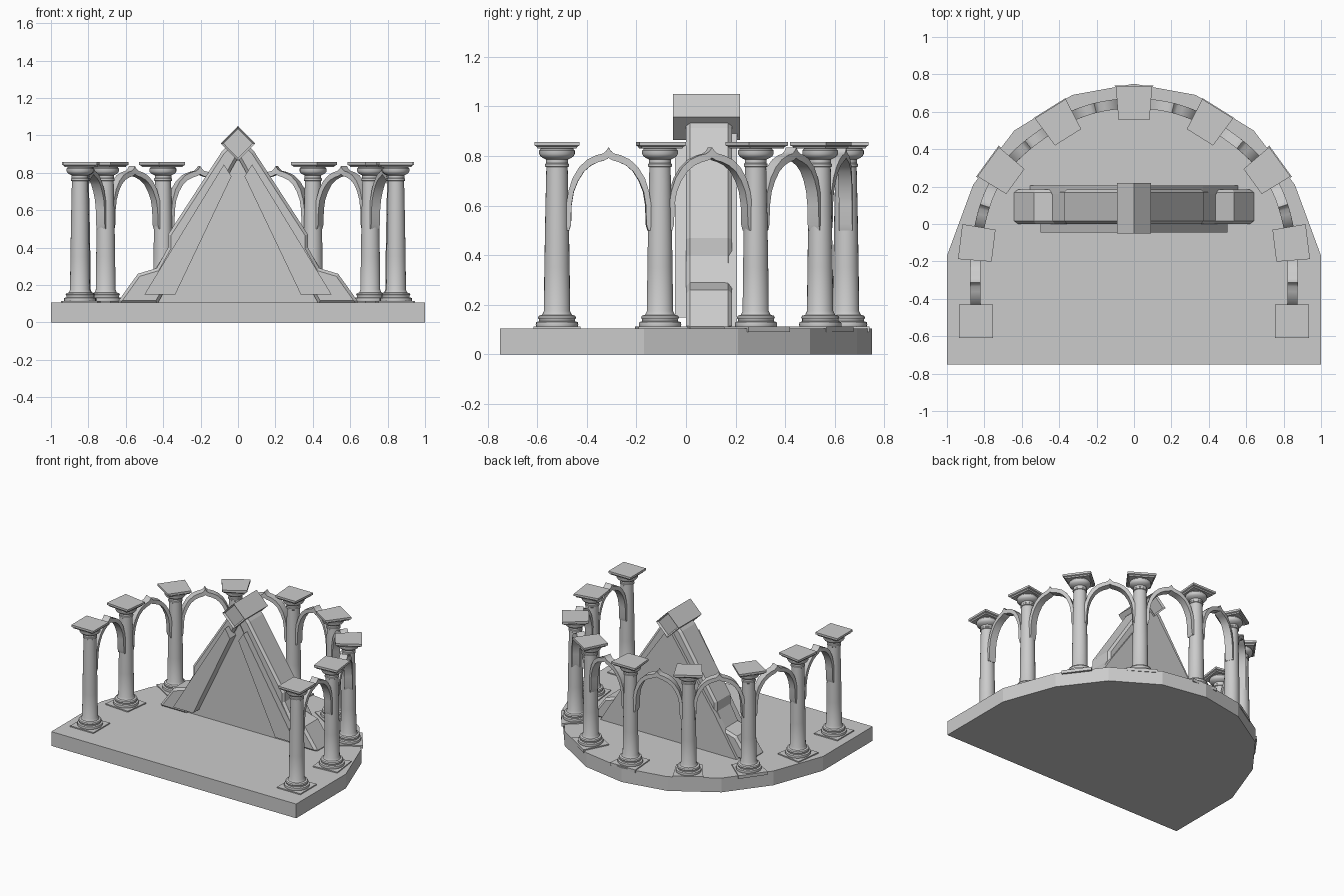
import bpy, bmesh, math
from mathutils import Vector

if "Cube" in bpy.data.objects:
    bpy.data.objects.remove(bpy.data.objects["Cube"])


def make(name, bm, smooth=False):
    bmesh.ops.recalc_face_normals(bm, faces=bm.faces)
    me = bpy.data.meshes.new(name)
    bm.to_mesh(me)
    bm.free()
    ob = bpy.data.objects.new(name, me)
    bpy.context.collection.objects.link(ob)
    if smooth:
        bpy.ops.object.select_all(action='DESELECT')
        ob.select_set(True)
        bpy.context.view_layer.objects.active = ob
        bpy.ops.object.shade_smooth_by_angle(angle=math.radians(35))
    return ob


def extrude(bm, pts, direction):
    f = bm.faces.new([bm.verts.new(p) for p in pts])
    r = bmesh.ops.extrude_face_region(bm, geom=[f], use_keep_orig=True)
    bmesh.ops.translate(bm, vec=direction,
                        verts=[v for v in r['geom'] if isinstance(v, bmesh.types.BMVert)])


def slab(name, outline, y0, y1):
    """Upright plate from an (x, z) outline."""
    bm = bmesh.new()
    extrude(bm, [(x, y0, z) for x, z in outline], (0, y1 - y0, 0))
    return make(name, bm)


def loft(bm, rings):
    rows = [[bm.verts.new(p) for p in r] for r in rings]
    n = len(rows[0])
    for a, b in zip(rows, rows[1:]):
        for i in range(n):
            bm.faces.new((a[i], a[(i + 1) % n], b[(i + 1) % n], b[i]))
    bm.faces.new(rows[0])
    bm.faces.new(rows[-1])


# Base plate: straight front, faceted rounded back
half = [(1, -.75), (1, -.17), (.86, .21), (.64, .50), (.33, .69)]
outline = half + [(0, .75)] + [(-x, y) for x, y in reversed(half)]
bm = bmesh.new()
extrude(bm, [(x, y, 0) for x, y in outline], (0, 0, .105))
make("base_plate", bm)

# Column places (x, y, outward angle, wedge taper), from front right to back centre
PLACES = [(.845, -.52, 0, 0), (.84, -.105, 7, .5), (.707, .28, 36, .9),
          (.40, .54, 58, .9), (0, .645, 90, .9)]
SHAFT = [(.084, .112), (.086, .12), (.084, .13), (.073, .134), (.073, .142), (.077, .148),
         (.073, .156), (.06, .16), (.053, .175), (.051, .35), (.047, .58), (.043, .755),
         (.048, .758), (.048, .768), (.044, .772), (.044, .786), (.053, .79), (.066, .798),
         (.072, .808), (.072, .822), (.066, .828), (.066, .834)]


def column(x, y, deg, taper, side):
    out = Vector((math.cos(math.radians(deg)), math.sin(math.radians(deg))))
    tan = Vector((-out.y, out.x))

    def place(u, v, z):
        p = Vector((x, y)) + tan * u * (1 + taper * v) + out * v
        return (side * p.x, p.y, z)

    def square(h, z):
        return [place(u * h, v * h, z) for u, v in ((-1, -1), (1, -1), (1, 1), (-1, 1))]

    bm = bmesh.new()
    loft(bm, [square(.095, .09), square(.095, .113)])
    loft(bm, [[place(r * math.cos(k * math.tau / 24), r * math.sin(k * math.tau / 24), z)
               for k in range(24)] for r, z in SHAFT])
    loft(bm, [square(.078, .83), square(.082, .838), square(.09, .842), square(.09, .857)])
    make("column", bm, True)


# Pointed arch section: (half width, z) from foot to apex
OUTER = [(.172, .5), (.17, .6), (.162, .655), (.145, .71), (.118, .755), (.085, .786),
         (.05, .803), (.022, .81), (.010, .82), (0, .835)]
INNER = [(.158, .5), (.151, .525), (.149, .6), (.140, .655), (.122, .70), (.098, .738),
         (.07, .762), (.04, .776), (.018, .782), (0, .792)]


def arch(a, b, side):
    p0, p1 = Vector(a[:2]), Vector(b[:2])
    chord = (p1 - p0).length
    t0, t1 = [Vector((-math.sin(math.radians(q[2])), math.cos(math.radians(q[2])))) * chord
              for q in (a, b)]

    def place(s, off, z):
        # Follow the curved colonnade line between the two columns
        t = .5 + s / chord
        p = (p0 * (2*t**3 - 3*t*t + 1) + t0 * (t**3 - 2*t*t + t)
             + p1 * (3*t*t - 2*t**3) + t1 * (t**3 - t*t))
        d = (p0 * (6*t*t - 6*t) + t0 * (3*t*t - 4*t + 1)
             + p1 * (6*t - 6*t*t) + t1 * (3*t*t - 2*t)).normalized()
        p += Vector((d.y, -d.x)) * off
        return (side * p.x, p.y, z)

    pairs = list(zip(OUTER, INNER))
    full = [((-o[0], o[1]), (-i[0], i[1])) for o, i in pairs] + pairs[-2::-1]
    bm = bmesh.new()
    loft(bm, [[place(o[0], -.027, o[1]), place(o[0], .027, o[1]),
               place(i[0], .027, i[1]), place(i[0], -.027, i[1])] for o, i in full])
    make("pointed_arch", bm, True)


# Colonnade on both sides
for side in (1, -1):
    for p in PLACES[:4]:
        column(*p, side)
    for a, b in zip(PLACES, PLACES[1:]):
        arch(a, b, side)
column(*PLACES[4], 1)

# Triangular gate frame with stepped shoulders and chamfered rims
edge = [(.65, .1), (.535, .26), (.435, .29), (.374, .40), (.374, .47), (.086, .914)]
ring = (edge + [(0, 1.0)] + [(-x, z) for x, z in reversed(edge)]
        + [(-.43, .1), (0, .88), (.43, .1)])
frame = slab("gate_frame", ring, 0, .185)
bev = frame.modifiers.new("chamfer", 'BEVEL')
bev.width = .016
bev.segments = 1
bev.limit_method = 'ANGLE'
bev.angle_limit = math.radians(75)

# Infill wall and back panel
slab("gate_wall", [(-.45, .1), (.45, .1), (0, .90)], .025, .17)
slab("gate_back_panel", [(-.56, .1), (.56, .1), (.37, .40), (0, .93), (-.37, .40)], .16, .205)

# Raised front strips
for s in (1, -1):
    slab("gate_strip", [(s * x, z) for x, z in
                        ((.5, .15), (.335, .15), (.035, .78), (.075, .845))], -.045, .03)

# Diamond keystone with sunk end faces
bm = bmesh.new()
extrude(bm, [(.092, -.052, .957), (0, -.052, 1.05), (-.092, -.052, .957), (0, -.052, .864)],
        (0, .27, 0))
bmesh.ops.recalc_face_normals(bm, faces=bm.faces)
ends = [f for f in bm.faces if abs(f.normal.y) > .9]
bmesh.ops.inset_individual(bm, faces=ends, thickness=.014, depth=0)
for f in ends:
    bmesh.ops.translate(bm, verts=f.verts, vec=-f.normal * .012)
make("diamond_keystone", bm)
